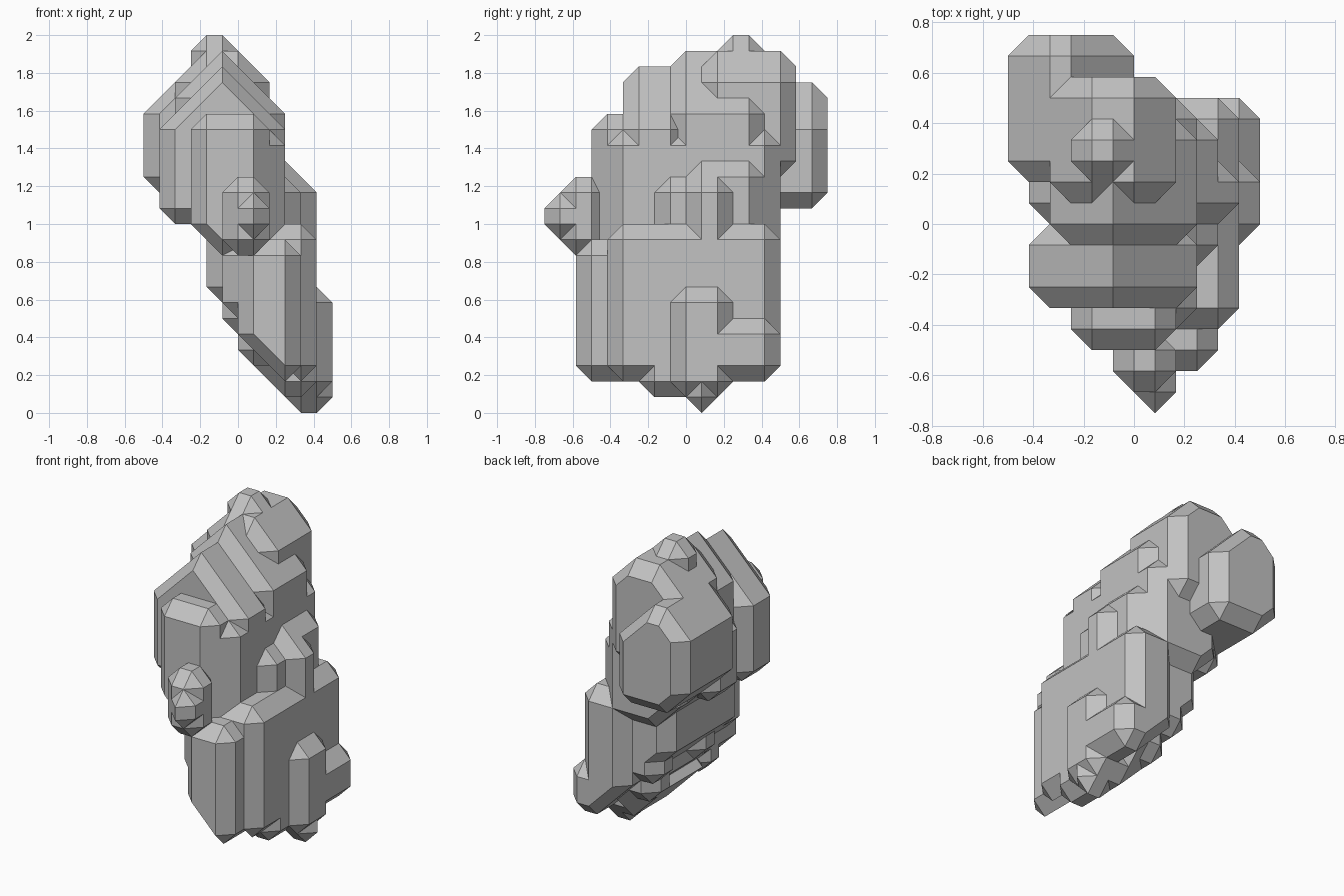
import bpy, bmesh
from itertools import product
from mathutils import Vector

if "Cube" in bpy.data.objects:
    bpy.data.objects.remove(bpy.data.objects["Cube"], do_unlink=True)

STEP = 1 / 12          # lattice spacing of the faceted rock
pieces = []


def lump(name, xs, ys, zs, low=-99, high=99, lean=99):
    """Chamfered convex block, optionally cut by slopes on x+z and z-x."""
    bm = bmesh.new()
    for p in product(*(range(a, b + 1) for a, b in (xs, ys, zs))):
        x, y, z = p
        if not (low <= x + z <= high and z - x <= lean):
            continue
        ends = [v in r for v, r in zip(p, (xs, ys, zs))]
        on_slope = x + z in (low, high) or z - x == lean
        if sum(ends) < 2 and not (ends[1] and on_slope):
            bm.verts.new(Vector(p) * STEP)
    hull = bmesh.ops.convex_hull(bm, input=bm.verts[:])
    loose = set(hull["geom_interior"]) | set(hull["geom_unused"])
    loose = [v for v in loose if isinstance(v, bmesh.types.BMVert)]
    bmesh.ops.delete(bm, geom=loose, context="VERTS")
    bmesh.ops.dissolve_limit(bm, angle_limit=0.02, verts=bm.verts[:], edges=bm.edges[:])
    bmesh.ops.recalc_face_normals(bm, faces=bm.faces[:])
    mesh = bpy.data.meshes.new(name)
    bm.to_mesh(mesh)
    bm.free()
    pieces.append(bpy.data.objects.new(name, mesh))


# Leaning lower body, stepping in towards the front
lump("lower_body", (-2, 5), (-4, 5), (2, 12), low=6)
lump("lower_side", (1, 5), (-5, 6), (2, 12), low=6)
lump("lower_middle", (-1, 4), (-6, 4), (2, 11), low=6)
lump("lower_front", (0, 4), (-7, 4), (2, 11), low=5)
# Foot and toe
lump("foot", (3, 6), (-1, 3), (1, 8), low=4)
lump("heel", (3, 6), (1, 6), (2, 6), low=4)
lump("toe", (3, 6), (0, 2), (0, 3), low=4)
lump("sole", (0, 5), (-3, 3), (1, 5), low=4)
# Steps on the underside
for x, y, z in ((-2, -4, 7), (-1, -3, 5), (0, -5, 3), (-1, 2, 5), (-2, 0, 7), (0, 1, 3)):
    lump("underside_step", (x, x + 4), (y, y + 3), (z, z + 4))
# Side shoulder
lump("shoulder", (-2, 5), (0, 3), (8, 16), low=8, high=19)
lump("shoulder_front", (-2, 4), (-2, 2), (8, 15), low=8)
lump("shoulder_back", (-2, 4), (0, 5), (8, 16), low=8)
# Middle body
lump("chest", (-3, 2), (-6, 4), (10, 19), low=9, high=20, lean=21)
lump("middle_body", (-3, 3), (-5, 6), (10, 18), low=9, high=20, lean=21)
# Gabled upper body, rising to the back
lump("front_gable", (-5, 3), (-4, 0), (12, 23), low=8, high=21, lean=23)
lump("middle_gable", (-4, 3), (-1, 5), (12, 24), low=8, high=22, lean=24)
lump("back_gable", (-4, 2), (1, 7), (15, 23), high=23, lean=25)
lump("side_bump", (-5, -2), (0, 4), (12, 18), low=8)
lump("peak", (-3, 0), (2, 5), (20, 24))
# Rear overhang
lump("rear_overhang", (-6, 0), (2, 9), (13, 22), low=9, high=18, lean=25)
# Front knob
lump("knob", (-1, 2), (-8, -5), (10, 15))
lump("knob_tip", (0, 2), (-9, -6), (11, 14))

# Stone colour
stone = bpy.data.materials.new("grey_stone")
stone.use_nodes = True
grey = (0.54, 0.54, 0.54, 1)
stone.diffuse_color = grey
stone.node_tree.nodes["Principled BSDF"].inputs["Base Color"].default_value = grey

# Fuse all lumps into one rock
helpers = bpy.data.collections.new("rock_lumps")
bpy.context.scene.collection.children.link(helpers)
for piece in pieces[1:]:
    helpers.objects.link(piece)
rock = pieces[0]
bpy.context.scene.collection.objects.link(rock)
union = rock.modifiers.new("fuse", "BOOLEAN")
union.operation = "UNION"
union.operand_type = "COLLECTION"
union.solver = "EXACT"
union.collection = helpers
bpy.context.view_layer.update()
graph = bpy.context.evaluated_depsgraph_get()
fused = bpy.data.meshes.new_from_object(rock.evaluated_get(graph))
rock.modifiers.clear()
rock.data = fused
rock.name = "rock"
for piece in pieces[1:]:
    bpy.data.objects.remove(piece, do_unlink=True)
bpy.data.collections.remove(helpers)

# Clean flat facets
bm = bmesh.new()
bm.from_mesh(fused)
bmesh.ops.remove_doubles(bm, verts=bm.verts[:], dist=0.001)
bmesh.ops.dissolve_limit(bm, angle_limit=0.02, verts=bm.verts[:], edges=bm.edges[:])
bm.to_mesh(fused)
bm.free()
fused.materials.clear()
fused.materials.append(stone)
